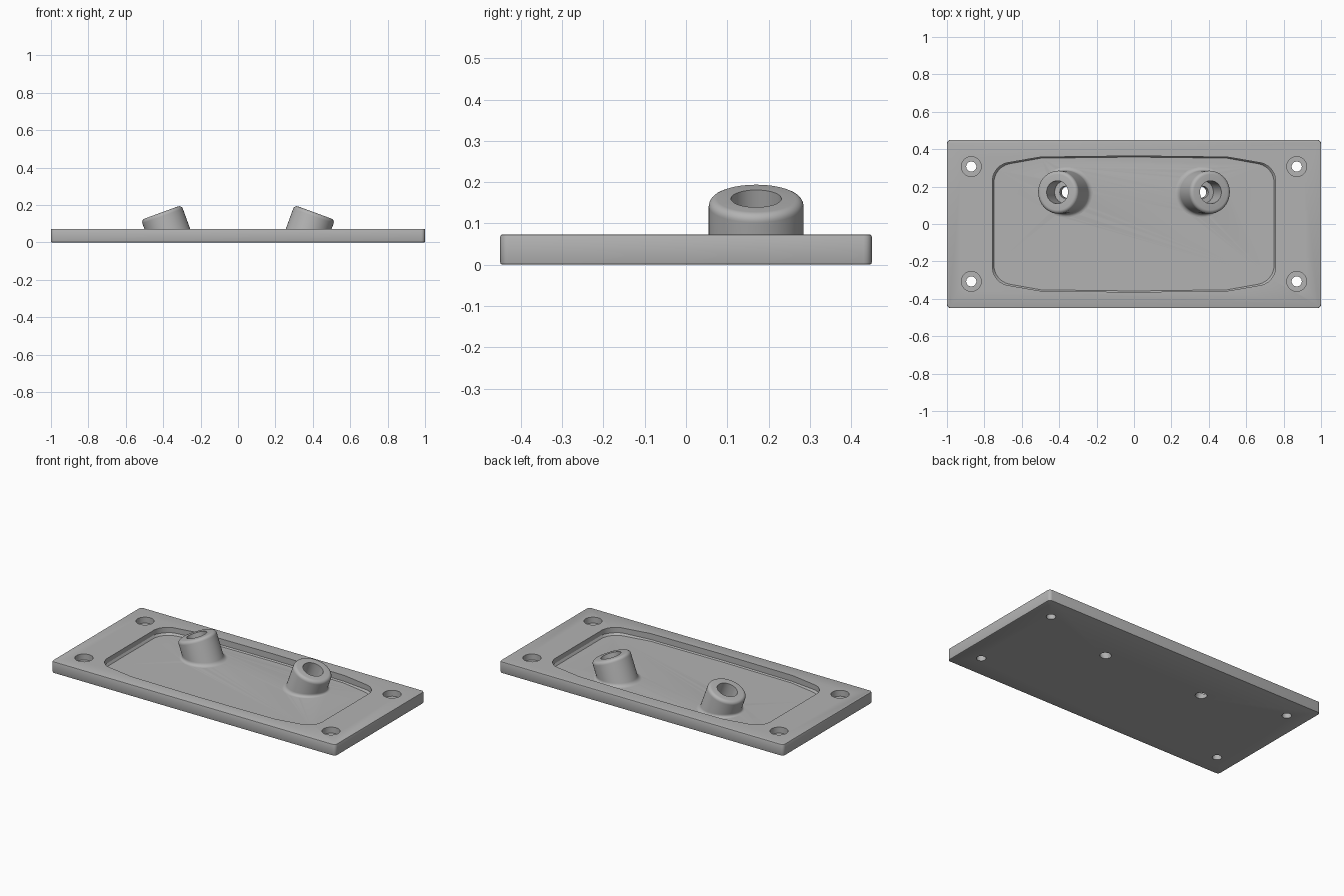
import bpy, bmesh, math
from mathutils import Vector

if "Cube" in bpy.data.objects:
    bpy.data.objects.remove(bpy.data.objects["Cube"])

PLATE_TOP, FLOOR, TILT = 0.073, 0.027, math.radians(20)
grey = bpy.data.materials.new("plain grey")
grey.diffuse_color = (0.45, 0.45, 0.45, 1)
grey.use_nodes = True
grey.node_tree.nodes["Principled BSDF"].inputs["Base Color"].default_value = grey.diffuse_color


def make_object(name, bm):
    bmesh.ops.recalc_face_normals(bm, faces=bm.faces[:])
    mesh = bpy.data.meshes.new(name)
    bm.to_mesh(mesh)
    bm.free()
    mesh.materials.append(grey)
    ob = bpy.data.objects.new(name, mesh)
    bpy.context.collection.objects.link(ob)
    return ob


def loft(rings):
    """Closed solid through rings of equal point count."""
    bm = bmesh.new()
    loops = [[bm.verts.new(p) for p in ring] for ring in rings]
    n = len(loops[0])
    for a, b in zip(loops, loops[1:]):
        for i in range(n):
            bm.faces.new((a[i], a[(i + 1) % n], b[(i + 1) % n], b[i]))
    bm.faces.new(loops[0][::-1])
    bm.faces.new(loops[-1])
    return bm


def lathe(profile, base, axis, n=48):
    """Rings of (radius, distance) around an axis leaning in x."""
    e1, e2 = Vector((axis.z, 0, -axis.x)), Vector((0, 1, 0))
    angles = [math.tau * i / n for i in range(n)]
    return [[base + axis * h + e1 * (r * math.cos(t)) + e2 * (r * math.sin(t))
             for t in angles] for r, h in profile]


def combine(target, tool, operation):
    mod = target.modifiers.new(operation, 'BOOLEAN')
    mod.operation, mod.solver, mod.object = operation, 'EXACT', tool
    bpy.context.view_layer.objects.active = target
    bpy.ops.object.modifier_apply(modifier=mod.name)
    bpy.data.objects.remove(tool)


# Base plate: rounded corners, softened rims
bm = loft([[(x, y, z) for x, y in ((-1, -.45), (1, -.45), (1, .45), (-1, .45))]
           for z in (0, PLATE_TOP)])
upright = [e for e in bm.edges if abs(e.verts[0].co.z - e.verts[1].co.z) > 0.01]
bmesh.ops.bevel(bm, geom=upright, offset=0.02, segments=4, profile=0.5, affect='EDGES')
rims = [e for e in bm.edges if abs(e.verts[0].co.z - e.verts[1].co.z) < 0.001]
bmesh.ops.bevel(bm, geom=rims, offset=0.005, segments=2, profile=0.5, affect='EDGES')
plate = make_object("mounting_plate", bm)

# Shallow recess with bowed sides and rounded corners
quarter = [(0.755, 0.312), (0.5, 0.358), (0, 0.364)]
half = quarter + [(-x, y) for x, y in quarter[1::-1]]
outline = half + [(-x, -y) for x, y in half]


def recess_ring(inset, z):
    return [(x * (1 - inset / 0.755), y * (1 - inset / 0.36), z) for x, y in outline]


bm = loft([recess_ring(0.006, FLOOR), recess_ring(0, FLOOR + 0.008),
           recess_ring(0, 0.12)])
corners = [e for e in bm.edges
           if all(abs(v.co.x) > 0.72 for v in e.verts)
           and abs(e.verts[0].co.z - e.verts[1].co.z) > 0.004]
bmesh.ops.bevel(bm, geom=corners, offset=0.075, segments=6, profile=0.5, affect='EDGES')
combine(plate, make_object("recess_cutter", bm), 'DIFFERENCE')

# Leaning bosses with a rounded rim, a flared foot and a stepped bore
R, FLARE, RIM = 0.115, 0.02, 0.02
for side in (-1, 1):
    axis = Vector((side * math.sin(TILT), 0, math.cos(TILT)))
    top = Vector((side * 0.41, 0.17, 0.160))
    wall = lathe([(R, 0)], top, axis)[0]
    center = [top + axis * ((FLOOR - top.z) / axis.z)] * len(wall)

    def foot(z, out):
        ring = []
        for p, c in zip(wall, center):
            q = p + axis * ((z - p.z) / axis.z)
            d = p + axis * ((FLOOR - p.z) / axis.z) - c
            ring.append(q + d.normalized() * out)
        return ring

    rings = [foot(FLOOR - 0.012, FLARE)]
    for k in range(6):
        a = math.pi / 2 * (1 - k / 5)
        rings.append(foot(FLOOR + FLARE * (1 - math.sin(a)), FLARE * (1 - math.cos(a))))
    rings += lathe([(R - RIM * (1 - math.cos(a)), RIM * (math.sin(a) - 1))
                    for a in (math.pi / 2 * k / 5 for k in range(6))], top, axis)
    combine(plate, make_object("boss", loft(rings)), 'UNION')
    bore = [(0.032, -0.25), (0.032, -0.125), (0.061, -0.125), (0.061, 0.1)]
    combine(plate, make_object("bore_cutter", loft(lathe(bore, top, axis))), 'DIFFERENCE')

# Stepped screw holes in the corners
for x in (-0.87, 0.87):
    for y in (-0.307, 0.307):
        hole = [(0.027, -0.05), (0.027, 0.035), (0.053, 0.035), (0.053, 0.12)]
        rings = lathe(hole, Vector((x, y, 0)), Vector((0, 0, 1)))
        combine(plate, make_object("screw_hole_cutter", loft(rings)), 'DIFFERENCE')

# Smooth curved walls, crisp edges
bpy.ops.object.select_all(action='DESELECT')
plate.select_set(True)
bpy.context.view_layer.objects.active = plate
bpy.ops.object.shade_smooth_by_angle(angle=math.radians(30))
